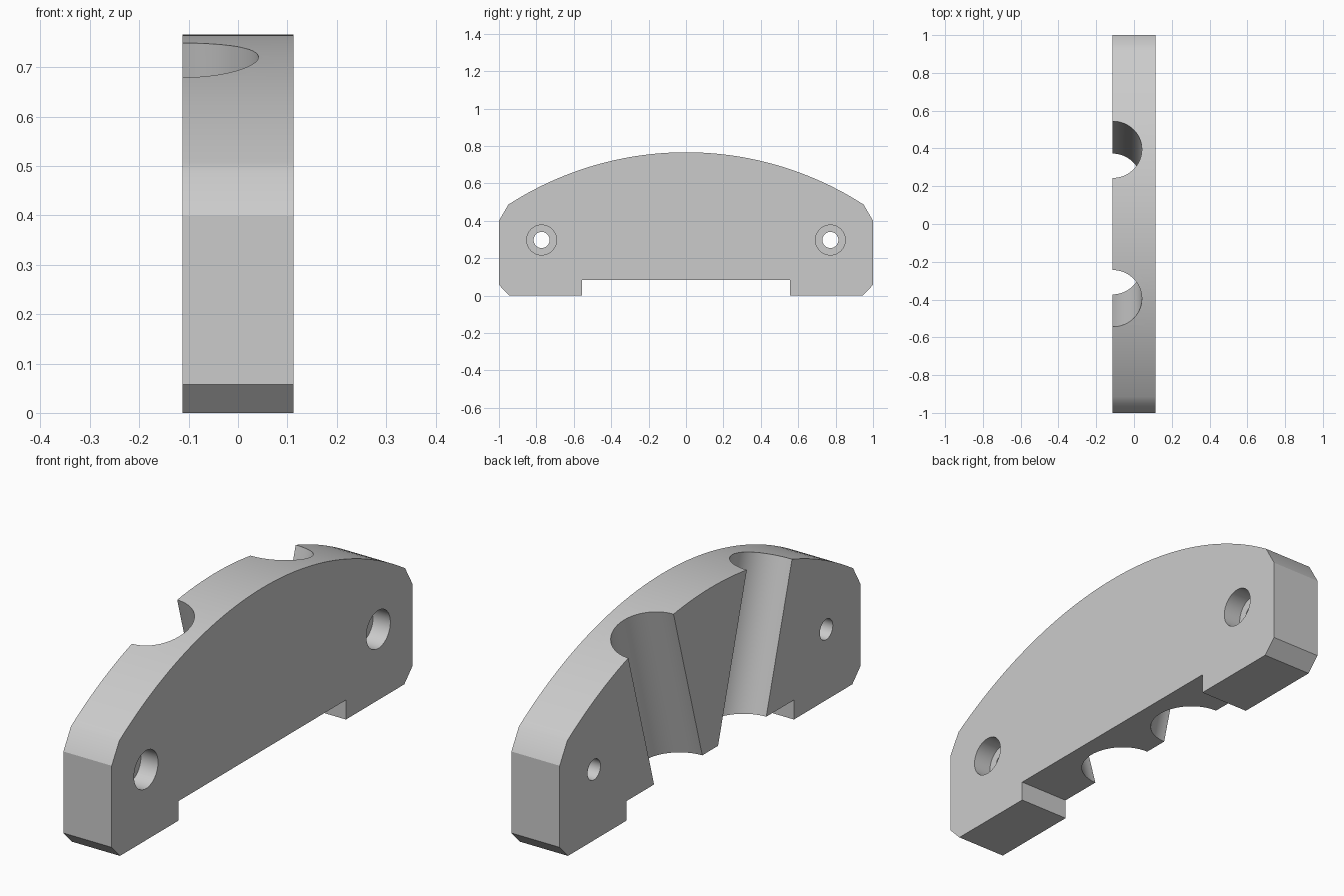
import bpy, bmesh
from math import asin, sin, cos, tan, radians, pi

cube = bpy.data.objects.get("Cube")
if cube:
    bpy.data.objects.remove(cube, do_unlink=True)

HALF = 0.1125          # half thickness along x
TOP = 0.766            # crown height
RADIUS = 1.752         # crown arc radius
TILT = radians(16)     # lean of the grooves

grey = bpy.data.materials.new("plain grey")
grey.use_nodes = True
grey.diffuse_color = (0.6, 0.6, 0.6, 1)
grey.node_tree.nodes["Principled BSDF"].inputs["Base Color"].default_value = (0.6, 0.6, 0.6, 1)


def half_profile():
    """Outline (y, z) from the crown down the +y side to the bottom notch."""
    end, steps = asin(0.95 / RADIUS), 24
    arc = [(RADIUS * sin(end * i / steps), TOP - RADIUS + RADIUS * cos(end * i / steps))
           for i in range(steps + 1)]
    return arc + [(1, 0.4), (1, 0.057), (0.945, 0), (0.557, 0), (0.557, 0.082)]


def make_plate():
    right = half_profile()
    outline = right + [(-y, z) for y, z in reversed(right[1:])]
    bm = bmesh.new()
    face = bm.faces.new([bm.verts.new((-HALF, y, z)) for y, z in outline])
    side = bmesh.ops.extrude_face_region(bm, geom=[face])
    moved = [v for v in side["geom"] if isinstance(v, bmesh.types.BMVert)]
    bmesh.ops.translate(bm, verts=moved, vec=(2 * HALF, 0, 0))
    bmesh.ops.recalc_face_normals(bm, faces=bm.faces)
    mesh = bpy.data.meshes.new("clamp_plate")
    bm.to_mesh(mesh)
    bm.free()
    obj = bpy.data.objects.new("clamp_plate", mesh)
    bpy.context.collection.objects.link(obj)
    mesh.materials.append(grey)
    return obj


def cut_cylinder(target, radius, depth, location, rotation):
    bpy.ops.mesh.primitive_cylinder_add(vertices=64, radius=radius, depth=depth,
                                        location=location, rotation=rotation)
    cutter = bpy.context.object
    cutter.hide_render = True
    cutter.data.materials.append(grey)
    bpy.context.view_layer.objects.active = target
    mod = target.modifiers.new("cut", 'BOOLEAN')
    mod.operation, mod.solver, mod.object = 'DIFFERENCE', 'EXACT', cutter
    bpy.ops.object.modifier_apply(modifier=mod.name)
    bpy.data.objects.remove(cutter, do_unlink=True)


plate = make_plate()
for s in (-1, 1):
    # leaning half-round groove in the -x face
    mid = 0.4
    y = 0.212 + (mid - 0.08) * tan(TILT)
    cut_cylinder(plate, 0.154, 2, (-HALF, s * y, mid), (-s * TILT, 0, 0))
    # bolt hole with a counterbore from the +x face
    cut_cylinder(plate, 0.043, 1, (0, s * 0.772, 0.297), (0, pi / 2, 0))
    cut_cylinder(plate, 0.08, 0.16, (HALF, s * 0.772, 0.297), (0, pi / 2, 0))

bpy.ops.object.select_all(action='DESELECT')
plate.select_set(True)
bpy.context.view_layer.objects.active = plate
bpy.ops.object.shade_smooth_by_angle(angle=radians(30))
